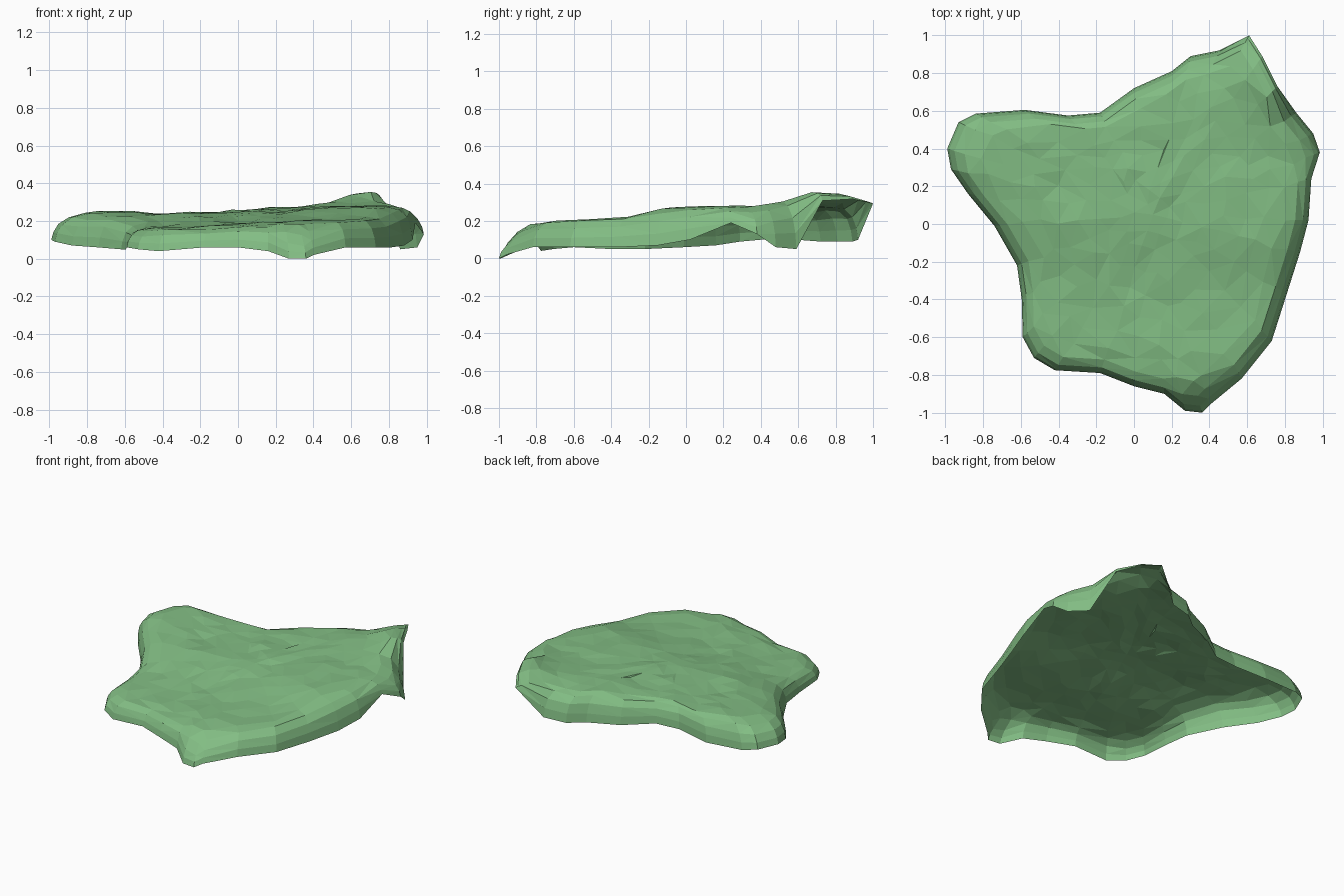
import bpy, bmesh, math, random
from mathutils import Vector, noise

if "Cube" in bpy.data.objects:
    bpy.data.objects.remove(bpy.data.objects["Cube"])

random.seed(4)

green = bpy.data.materials.new("moss_green")
green.diffuse_color = (0.225, 0.51, 0.23, 1)
green.use_nodes = True
green.node_tree.nodes["Principled BSDF"].inputs["Base Color"].default_value = green.diffuse_color

# Plan outline, clockwise from the back tip: x, y, height of the lower lip
OUTLINE = [
    (.61, 1.0, .28), (.68, .89, .29), (.76, .73, .25), (.86, .59, .05),
    (.95, .48, .06), (.985, .38, .13), (.94, .24, .19), (.925, .02, .10),
    (.88, -.15, .07), (.81, -.37, .06), (.73, -.62, .06), (.57, -.82, .06),
    (.40, -.96, .02), (.36, -1.0, .0), (.27, -.99, .0), (.16, -.90, .04),
    (0, -.86, .06), (-.18, -.79, .06), (-.42, -.775, .04), (-.53, -.71, .05),
    (-.59, -.60, .06), (-.595, -.4, .05), (-.62, -.22, .05), (-.74, -.01, .06),
    (-.88, .16, .07), (-.97, .29, .09), (-.99, .4, .10), (-.93, .54, .10),
    (-.84, .585, .09), (-.58, .605, .08), (-.35, .575, .10), (-.18, .59, .10),
    (0, .72, .09), (.2, .81, .09), (.3, .89, .09), (.45, .92, .10),
]
CENTRE = Vector((.1, .05))


def bump(x, y, cx, cy, r):
    return math.exp(-((x - cx) ** 2 + (y - cy) ** 2) / r ** 2)


def top_height(x, y):
    """Gently tilted top, with a raised corner, left lobe and drooping front toe."""
    t = min(max((y + .45) / .5, 0), 1)
    return (.195 + .05 * t * t * (3 - 2 * t) + .045 * x + .02 * y
            + .08 * bump(x, y, .74, .78, .2) + .03 * bump(x, y, -.75, .4, .3)
            - .1 * bump(x, y, .33, -1.0, .12) - .05 * bump(x, y, .98, .38, .14)
            + .014 * noise.noise(Vector((x * 5, y * 5, .3))))


# Rings from lower lip to middle: scale about the centre, share of full height
RINGS = [(1, 0), (.99, .33), (.965, .66), (.915, .9), (.83, 1), (.72, 1),
         (.59, 1), (.46, 1), (.33, 1), (.2, 1), (.1, 1)]
# The back corner is a raised canopy with hardly any wall below its edge
CANOPY = [(1, .5), (.985, .75), (.96, .9), (.915, 1)]

bm = bmesh.new()
rings = []
for k in range(len(RINGS)):
    ring = []
    for i, (ox, oy, low) in enumerate(OUTLINE):
        s, h = CANOPY[k] if k < 4 and i < 3 else RINGS[k]
        x, y = CENTRE + (Vector((ox, oy)) - CENTRE) * s
        if k > 3:                               # irregular facets on the top
            x += random.uniform(-.025, .025) * s
            y += random.uniform(-.025, .025) * s
        z = low + (top_height(x, y) - low) * h
        if 1 < k:
            z += random.uniform(-.005, .005)
        ring.append(bm.verts.new((x, y, max(z, 0))))
    rings.append(ring)

# Skin: walls and top, open underneath
n = len(OUTLINE)
for lower, upper in zip(rings, rings[1:]):
    for i in range(n):
        j = (i + 1) % n
        bm.faces.new((lower[j], lower[i], upper[i], upper[j]))
middle = bm.verts.new((*CENTRE, top_height(*CENTRE)))
for i in range(n):
    bm.faces.new((rings[-1][(i + 1) % n], rings[-1][i], middle))

# Even out the crowded facets near the middle
bmesh.ops.triangulate(bm, faces=bm.faces[:])
inner = [v for ring in rings[5:] for v in ring] + [middle]
bmesh.ops.remove_doubles(bm, verts=inner, dist=.06)
for f in bm.faces:
    f.normal_update()
top = min(bm.faces, key=lambda f: (f.calc_center_median().xy - CENTRE).length)
if top.normal.z < 0:
    bmesh.ops.reverse_faces(bm, faces=bm.faces[:])

mesh = bpy.data.meshes.new("rock_slab")
bm.to_mesh(mesh)
bm.free()
mesh.materials.append(green)
slab = bpy.data.objects.new("rock_slab", mesh)
bpy.context.collection.objects.link(slab)
